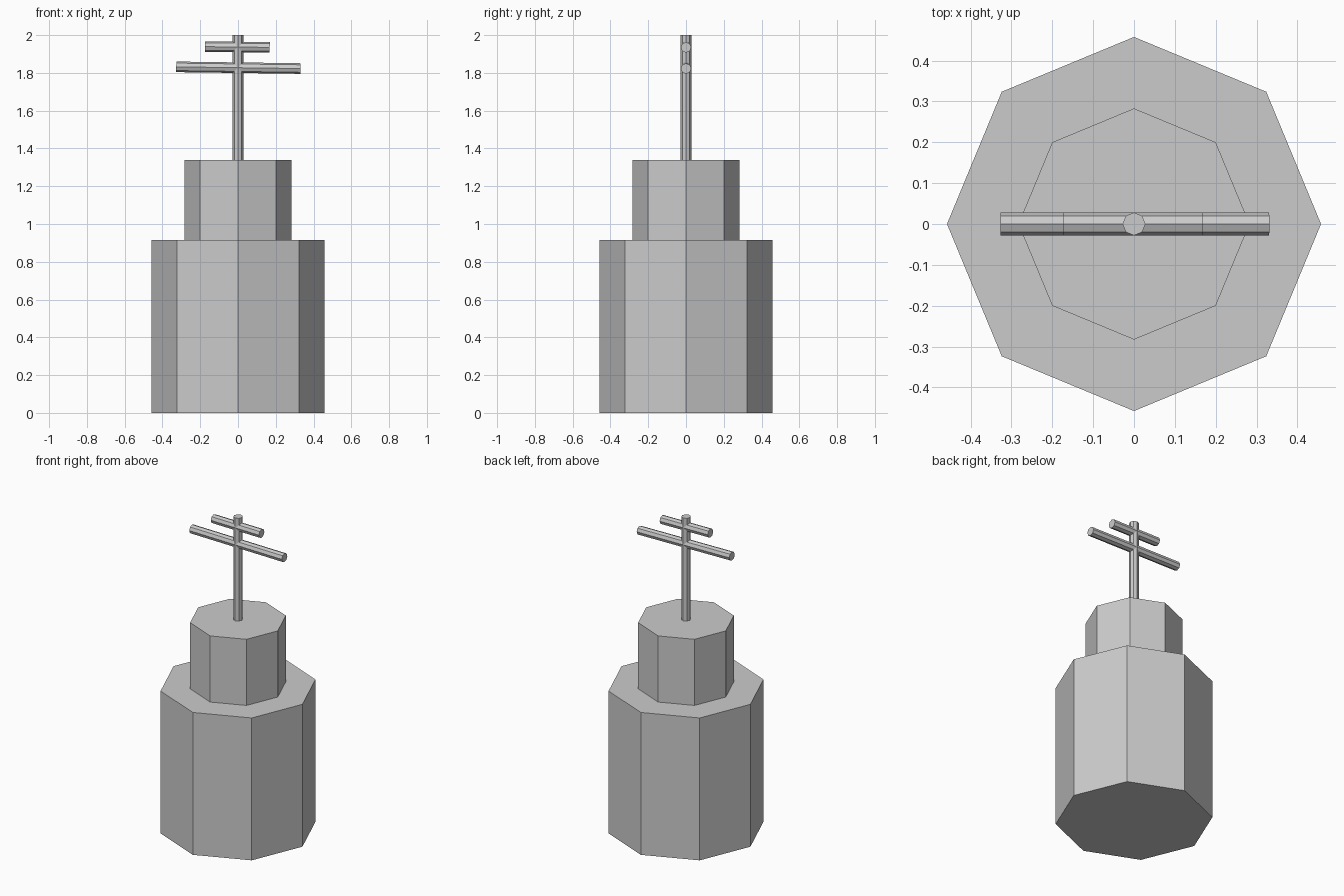
import bpy
from mathutils import Vector

if "Cube" in bpy.data.objects:
    bpy.data.objects.remove(bpy.data.objects["Cube"])

SIDES = 8


def prism(name, start, end, radius):
    """Flat-faced octagonal prism running between two points."""
    a, b = Vector(start), Vector(end)
    axis = b - a
    bpy.ops.mesh.primitive_cylinder_add(vertices=SIDES, radius=radius, depth=axis.length)
    obj = bpy.context.object
    obj.name = name
    obj.rotation_mode = 'QUATERNION'
    # horizontal bars tip over about y, upright parts stay as they are
    obj.rotation_quaternion = Vector((0, 0, 1)).rotation_difference(axis)
    obj.location = (a + b) / 2
    return obj


# Stepped body
prism("lower_drum", (0, 0, 0), (0, 0, 0.915), 0.458)
prism("upper_drum", (0, 0, 0.915), (0, 0, 1.34), 0.283)

# Mast with two slightly tilted crossbars
prism("mast", (0, 0, 1.34), (0, 0, 2.0), 0.028)
prism("long_crossbar", (-0.327, 0, 1.832), (0.331, 0, 1.823), 0.028)
prism("short_crossbar", (-0.174, 0, 1.939), (0.168, 0, 1.935), 0.028)
